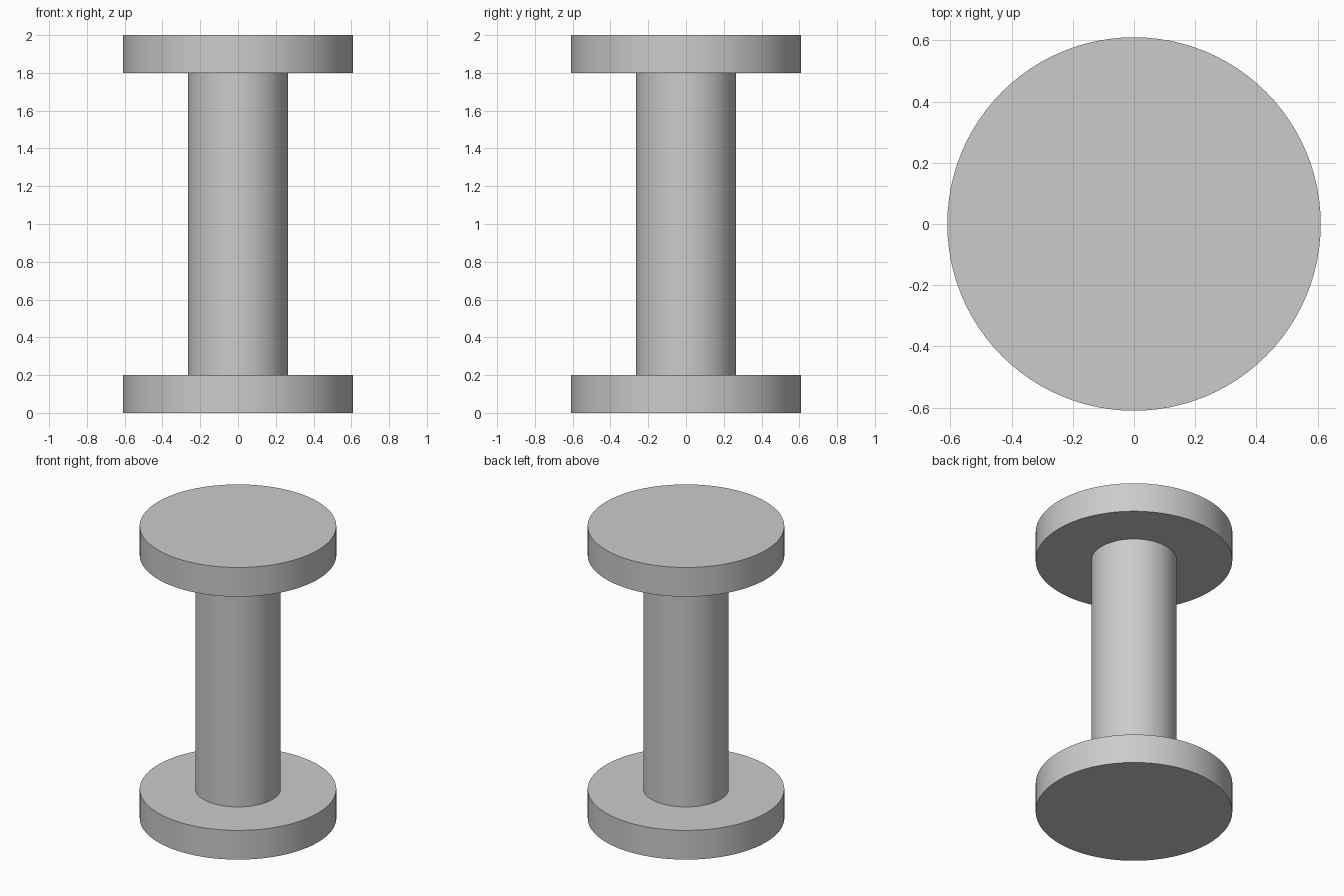
import bpy
import math

FLANGE_RADIUS = 0.61
SHAFT_RADIUS = 0.265
FLANGE_HEIGHT = 0.2
TOTAL_HEIGHT = 2.0

cube = bpy.data.objects.get("Cube")
if cube:
    bpy.data.objects.remove(cube, do_unlink=True)

# Plain grey material
grey = bpy.data.materials.new("grey")
grey.use_nodes = True
colour = (0.6, 0.6, 0.6, 1)
grey.diffuse_color = colour
grey.node_tree.nodes["Principled BSDF"].inputs["Base Color"].default_value = colour


def cylinder(name, radius, bottom, top):
    """Upright smooth cylinder with sharp rims."""
    bpy.ops.mesh.primitive_cylinder_add(
        vertices=96, radius=radius, depth=top - bottom,
        location=(0, 0, (top + bottom) / 2))
    obj = bpy.context.object
    obj.name = name
    obj.data.materials.append(grey)
    bpy.ops.object.shade_smooth_by_angle(angle=math.radians(30))
    return obj


# Two round flanges joined by a slim shaft
cylinder("bottom_flange", FLANGE_RADIUS, 0, FLANGE_HEIGHT)
cylinder("shaft", SHAFT_RADIUS, FLANGE_HEIGHT, TOTAL_HEIGHT - FLANGE_HEIGHT)
cylinder("top_flange", FLANGE_RADIUS, TOTAL_HEIGHT - FLANGE_HEIGHT, TOTAL_HEIGHT)
